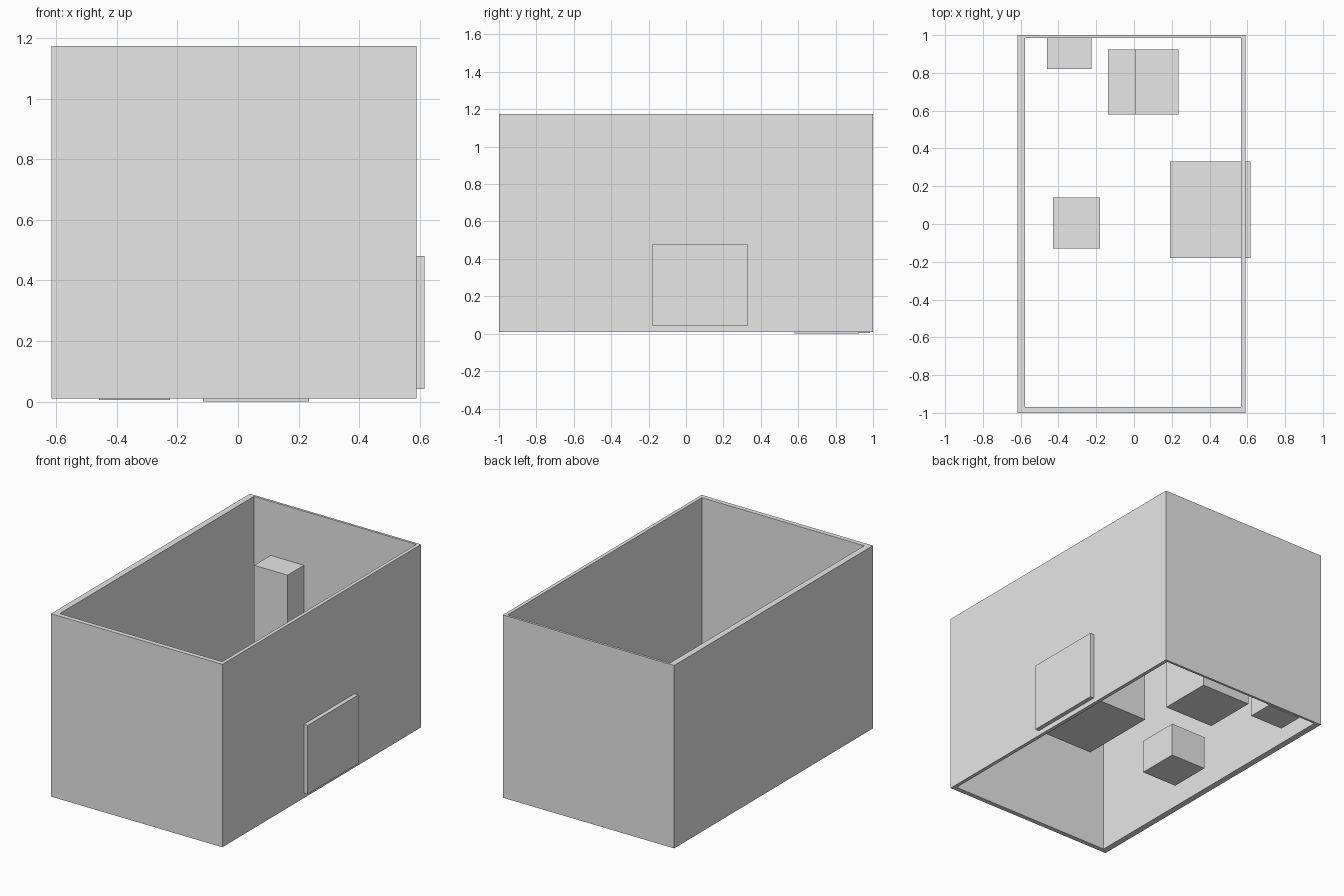
import bpy
import bmesh

cube = bpy.data.objects.get("Cube")
if cube:
    bpy.data.objects.remove(cube, do_unlink=True)

# One plain grey for everything
grey = bpy.data.materials.new("plain_grey")
grey.use_nodes = True
colour = (0.8, 0.8, 0.8, 1)
grey.diffuse_color = colour
for node in grey.node_tree.nodes:
    if node.type == 'BSDF_PRINCIPLED':
        node.inputs["Base Color"].default_value = colour


def add_object(name, bm):
    bmesh.ops.recalc_face_normals(bm, faces=bm.faces)
    mesh = bpy.data.meshes.new(name)
    bm.to_mesh(mesh)
    bm.free()
    mesh.materials.append(grey)
    obj = bpy.data.objects.new(name, mesh)
    bpy.context.collection.objects.link(obj)
    return obj


def add_box(name, x, y, z):
    """Box spanning the given (low, high) range on each axis."""
    bm = bmesh.new()
    bmesh.ops.create_cube(bm, size=1)
    for v in bm.verts:
        for axis, (low, high) in enumerate((x, y, z)):
            v.co[axis] = high if v.co[axis] > 0 else low
    return add_object(name, bm)


def add_walls(name, outer, inner, z):
    """Closed rectangular ring of walls, open above and below."""
    bm = bmesh.new()

    def loop(bounds, height):
        (x0, x1), (y0, y1) = bounds
        corners = ((x0, y0), (x1, y0), (x1, y1), (x0, y1))
        return [bm.verts.new((px, py, height)) for px, py in corners]

    rings = [loop(outer, z[0]), loop(outer, z[1]), loop(inner, z[1]), loop(inner, z[0])]
    for i, a in enumerate(rings):
        b = rings[(i + 1) % 4]
        for j in range(4):
            k = (j + 1) % 4
            bm.faces.new((a[j], a[k], b[k], b[j]))
    return add_object(name, bm)


# Room shell without floor or ceiling
add_walls("room_walls",
          outer=((-0.617, 0.59), (-1, 1)),
          inner=((-0.577, 0.567), (-0.97, 0.985)),
          z=(0.01, 1.175))

# Furniture blocks
add_box("tall_cabinet", (-0.46, -0.225), (0.82, 0.985), (0.005, 0.83))
add_box("chair_seat", (-0.115, 0.235), (0.58, 0.925), (0, 0.34))
add_box("chair_back", (-0.137, 0.01), (0.58, 0.925), (0.3, 0.56))
add_box("small_table", (-0.43, -0.18), (-0.13, 0.14), (0.02, 0.235))

# Chest that pokes out through the side wall
add_box("wall_chest", (0.19, 0.617), (-0.18, 0.33), (0.042, 0.48))
